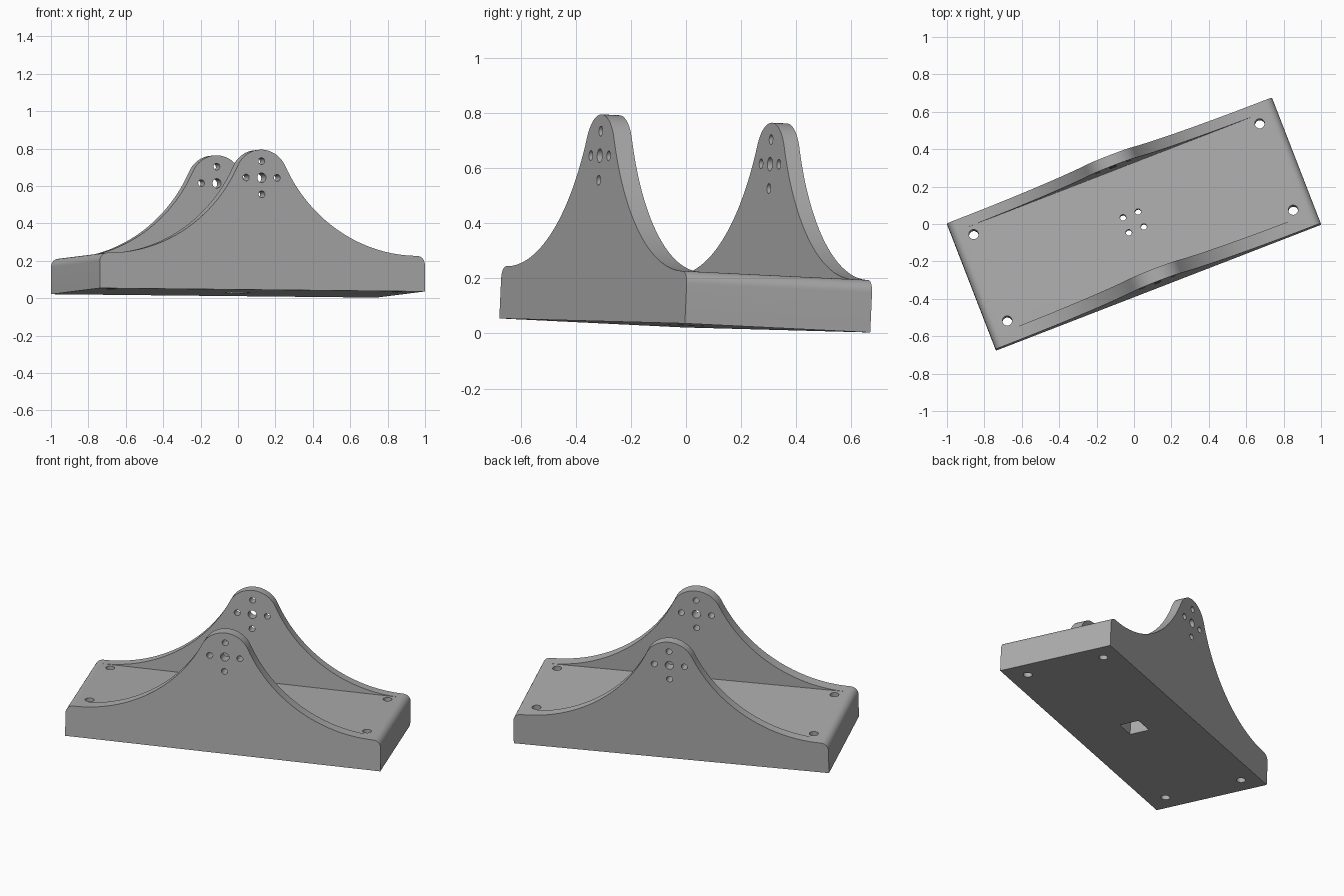
import bpy, bmesh, math
from mathutils import Matrix, Vector

cube = bpy.data.objects.get("Cube")
if cube:
    bpy.data.objects.remove(cube, do_unlink=True)

# Main dimensions, in the bracket's own frame (u long, v across, w up)
HALF_L, HALF_W, BASE_H = 0.932, 0.361, 0.19
FRONT_IN, BACK_IN = -0.291, 0.302      # inner faces of the two cheek plates
MID_V = 0.006
FILLET, TOP_H, TOP_R = 0.045, 0.60, 0.15

# The whole bracket is turned and slightly tipped
u = Vector((0.932, 0.361, -0.0097)).normalized()
w = u.cross(Vector((-0.363, 0.931, -0.0455))).normalized()
v = w.cross(u)
FRAME = Matrix((u, v, w)).transposed().to_4x4()
FRAME.translation = (0.0005, -0.0045, 0.029)

grey = bpy.data.materials.new("plain_grey")
grey.use_nodes = True
colour = (0.42, 0.42, 0.42, 1)
grey.diffuse_color = colour
grey.node_tree.nodes["Principled BSDF"].inputs["Base Color"].default_value = colour


def arc(cx, cy, r, a0, a1, n):
    return [(cx + r * math.cos(a0 + (a1 - a0) * i / n),
             cy + r * math.sin(a0 + (a1 - a0) * i / n)) for i in range(n + 1)]


def mirrored(right):
    """Complete a right-hand outline with its mirror image."""
    return right + [(-x, y) for x, y in reversed(right) if x > 1e-5]


def prism(name, outline, v0, v1):
    """Extrude a (u, w) outline from v0 to v1."""
    bm = bmesh.new()
    face = bm.faces.new([bm.verts.new((x, v0, z)) for x, z in outline])
    ext = bmesh.ops.extrude_face_region(bm, geom=[face])
    moved = [g for g in ext["geom"] if isinstance(g, bmesh.types.BMVert)]
    bmesh.ops.translate(bm, verts=moved, vec=(0, v1 - v0, 0))
    bmesh.ops.recalc_face_normals(bm, faces=bm.faces)
    mesh = bpy.data.meshes.new(name)
    bm.to_mesh(mesh)
    bm.free()
    mesh.materials.append(grey)
    ob = bpy.data.objects.new(name, mesh)
    bpy.context.collection.objects.link(ob)
    return ob


def activate(ob):
    bpy.ops.object.select_all(action='DESELECT')
    ob.select_set(True)
    bpy.context.view_layer.objects.active = ob


def cut(ob, cutter):
    cutter.hide_render = True
    activate(ob)
    mod = ob.modifiers.new("cut", 'BOOLEAN')
    mod.operation, mod.solver, mod.object = 'DIFFERENCE', 'EXACT', cutter
    bpy.ops.object.modifier_apply(modifier=mod.name)
    bpy.data.objects.remove(cutter, do_unlink=True)


def drill(ob, location, radius, along_v):
    turn = (math.pi / 2, 0, 0) if along_v else (0, 0, 0)
    bpy.ops.mesh.primitive_cylinder_add(vertices=24, radius=radius, depth=1,
                                        location=location, rotation=turn)
    tool = bpy.context.object
    tool.data.materials.append(grey)
    cut(ob, tool)


def finish(ob):
    activate(ob)
    bpy.ops.object.shade_smooth_by_angle(angle=math.radians(30))
    ob.matrix_world = FRAME


# Base slab with rounded ends and a flat floor
end = arc(HALF_L - FILLET, BASE_H - FILLET, FILLET, 0, math.pi / 2, 8)
base = prism("base", mirrored([(HALF_L, 0)] + end), FRONT_IN, BACK_IN)
for su in (-1, 1):
    for sv in (-1, 1):
        drill(base, (0.82 * su, MID_V + 0.248 * sv, 0), 0.026, False)
        drill(base, (0.043 * su, MID_V + 0.043 * sv, 0.3), 0.016, False)

# Square pocket in the underside
p = 0.062
cut(base, prism("pocket_cutter", [(-p, -p), (p, -p), (p, 0.1), (-p, 0.1)],
                MID_V - p, MID_V + p))
finish(base)

# Cheek plates: rounded crown running tangentially into a wide hollow sweep
centre_u = HALF_L - FILLET
rise = TOP_H - BASE_H
sweep_r = (centre_u ** 2 + rise ** 2 - TOP_R ** 2) / (2 * (TOP_R + rise))
centre_h = BASE_H + sweep_r
lean = math.atan2(centre_h - TOP_H, centre_u)
sweep = arc(centre_u, centre_h, sweep_r, 1.5 * math.pi, math.pi + lean, 32)
crown = arc(0, TOP_H, TOP_R, lean, math.pi / 2, 12)
cheek = mirrored([(HALF_L, 0)] + end + sweep[1:] + crown[1:])

for name, v0, v1 in (("front_cheek", -HALF_W, FRONT_IN),
                     ("back_cheek", BACK_IN, HALF_W)):
    plate = prism(name, cheek, v0, v1)
    mid = (v0 + v1) / 2
    drill(plate, (0, mid, TOP_H), 0.025, True)
    for du, dh in ((1, 0), (-1, 0), (0, 1), (0, -1)):
        drill(plate, (0.089 * du, mid, TOP_H + 0.089 * dh), 0.018, True)
    finish(plate)
